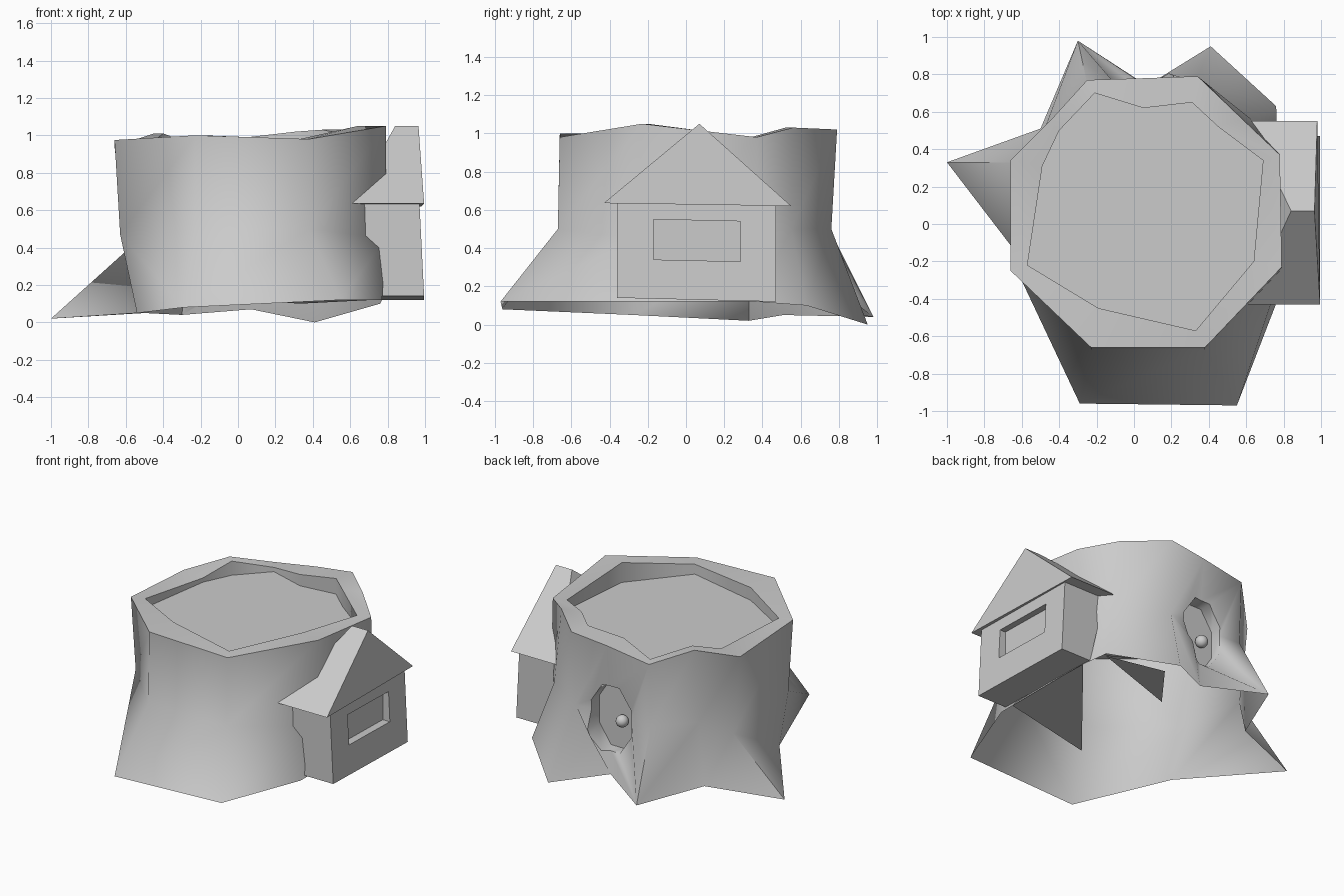
import bpy, bmesh
from math import cos, sin, pi, radians
from mathutils import Vector

if "Cube" in bpy.data.objects:
    bpy.data.objects.remove(bpy.data.objects["Cube"])


def make(name, verts, faces):
    me = bpy.data.meshes.new(name)
    me.from_pydata(verts, [], faces)
    bm = bmesh.new()
    bm.from_mesh(me)
    bmesh.ops.recalc_face_normals(bm, faces=bm.faces)
    bm.to_mesh(me)
    bm.free()
    ob = bpy.data.objects.new(name, me)
    bpy.context.collection.objects.link(ob)
    return ob


def bridge(a, b, n):
    return [(a + i, a + (i + 1) % n, b + (i + 1) % n, b + i) for i in range(n)]


def prism(name, end_a, end_b):
    n = len(end_a)
    return make(name, end_a + end_b,
                [tuple(range(n)), tuple(range(n, 2 * n))] + bridge(0, n, n))


def carve(ob, cutter):
    mod = ob.modifiers.new("carve", 'BOOLEAN')
    mod.operation = 'DIFFERENCE'
    mod.solver = 'EXACT'
    mod.object = cutter
    bpy.context.view_layer.objects.active = ob
    bpy.ops.object.modifier_apply(modifier=mod.name)
    bpy.data.objects.remove(cutter)


# Stump: root ring, waist ring, rim ring and the hollow in the top
roots = [(-.29, -.96, .08), (.55, -.97, .12), (.77, -.40, .12), (.77, .36, .12),
         (.76, .63, .10), (.41, .95, 0), (.07, .74, .07), (-.30, .98, .04),
         (-.50, .51, .05), (-1, .33, .02), (-.54, -.27, .05)]
waist = [(-.23, -.67, .5), (.38, -.67, .5), (.79, -.25, .45), (.78, .38, .5),
         (.64, .55, .5), (.33, .76, .5), (.07, .73, .5), (-.25, .75, .5),
         (-.47, .53, .5), (-.60, .33, .38), (-.63, -.24, .47)]
rim = [(-.23, -.66, 1.0), (.38, -.66, .98), (.79, -.23, 1.05), (.78, .37, .98),
       (.58, .56, 1.03), (.34, .79, 1.02), (.07, .78, .99), (-.25, .77, .94),
       (-.45, .55, 1.01), (-.66, .34, .94), (-.66, -.25, .975)]
hollow = [(-.19, -.45), (.33, -.57), (.64, -.20), (.69, .34), (.45, .52), (.31, .65),
          (.05, .62), (-.21, .70), (-.40, .50), (-.49, .31), (-.57, -.22)]
n = len(roots)
lip = [(x, y, rim[i][2]) for i, (x, y) in enumerate(hollow)]
floor = [(x, y, .91) for x, y in hollow]
centre = Vector((.05, .05, .07))
verts = roots + waist + rim + lip + floor + [tuple(centre)]
faces = [f for k in range(4) for f in bridge(k * n, (k + 1) * n, n)]
# the front left root folds along the other diagonal
for a, b, c, d in (faces[9], faces[10]):
    faces.remove((a, b, c, d))
    faces += [(a, b, d), (b, c, d)]
faces.append(tuple(range(4 * n, 5 * n)))
faces += [(i, (i + 1) % n, 5 * n) for i in range(n)]
stump = make("stump", verts, faces)

# Oval door recess at the back
oval = [(.06 + .165 * cos(pi / 8 + i * pi / 4), .465 + .25 * sin(pi / 8 + i * pi / 4))
        for i in range(8)]
carve(stump, prism("door_cutter", [(x, .66, z) for x, z in oval],
                   [(x, 1.1, z) for x, z in oval]))

# Open underside
bm = bmesh.new()
bm.from_mesh(stump.data)
low = min(bm.verts, key=lambda v: (v.co - centre).length)
bmesh.ops.delete(bm, geom=[low], context='VERTS')
bm.to_mesh(stump.data)
bm.free()
bpy.ops.object.select_all(action='DESELECT')
stump.select_set(True)
bpy.context.view_layer.objects.active = stump
bpy.ops.object.shade_smooth_by_angle(angle=radians(65))

# Door knob
bpy.ops.mesh.primitive_uv_sphere_add(segments=16, ring_count=10, radius=.042,
                                     location=(.015, .69, .44))
bpy.context.object.name = "door_knob"
bpy.ops.object.shade_smooth()

# Bay window on the right, with a recessed pane
bay = prism("bay_window",
            [(.995, -.36, .14), (.995, .47, .12), (.97, .47, .63), (.97, -.36, .64)],
            [(.76, -.36, .14), (.76, .47, .12), (.64, .47, .63), (.64, -.36, .64)])
pane = [(-.17, .34), (.285, .33), (.285, .54), (-.17, .55)]
carve(bay, prism("pane_cutter", [(.93, y, z) for y, z in pane],
                 [(1.1, y, z) for y, z in pane]))

# Gable roof
prism("bay_roof", [(.995, -.43, .635), (.98, .55, .62), (.965, .07, 1.05)],
      [(.61, -.43, .635), (.61, .55, .62), (.84, .07, 1.05)])

# Remnants of the base seen from below
make("base_fragments",
     [(.77, -.30, .13), (.05, -.46, .13), (.80, .45, .13),
      (.72, .58, .12), (.33, .70, .10), (.07, .36, .12)],
     [(0, 1, 2), (3, 4, 5)])
